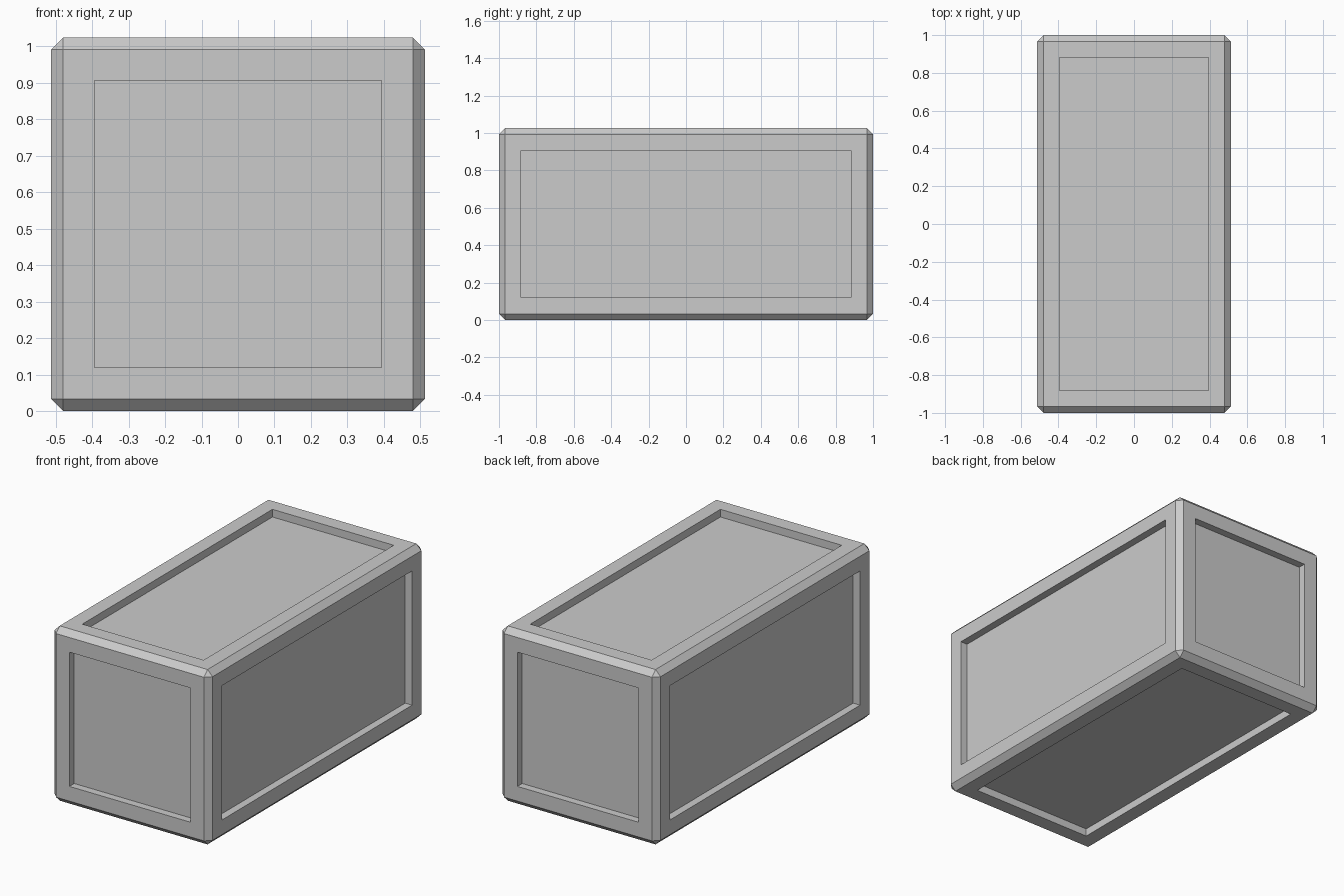
import bpy
import bmesh
from mathutils import Vector

SIZE = Vector((1.025, 2.0, 1.025))
CHAMFER = 0.033
FRAME = 0.086
DEPTH = 0.045

cube = bpy.data.objects.get("Cube")
if cube:
    bpy.data.objects.remove(cube, do_unlink=True)

grey = bpy.data.materials.new("plain_grey")
grey.use_nodes = True
colour = (0.6, 0.6, 0.6, 1.0)
grey.diffuse_color = colour
grey.node_tree.nodes["Principled BSDF"].inputs["Base Color"].default_value = colour

# Block standing on the ground
bm = bmesh.new()
bmesh.ops.create_cube(bm, size=1.0)
bmesh.ops.scale(bm, vec=SIZE, verts=bm.verts)
bmesh.ops.translate(bm, vec=(0, 0, SIZE.z / 2), verts=bm.verts)

# Flat chamfer on every edge
bmesh.ops.bevel(bm, geom=bm.edges[:], offset=CHAMFER, offset_type='OFFSET',
                segments=1, profile=0.5, affect='EDGES')
bm.normal_update()

# Recessed panel with straight walls on each of the six sides
sides = [f for f in bm.faces if max(abs(c) for c in f.normal) > 0.99]
bmesh.ops.inset_individual(bm, faces=sides, thickness=FRAME, use_even_offset=True)
for panel in sides:
    inward = -panel.normal.copy() * DEPTH
    floor = bmesh.ops.extrude_discrete_faces(bm, faces=[panel])["faces"][0]
    bmesh.ops.translate(bm, vec=inward, verts=floor.verts)
bmesh.ops.recalc_face_normals(bm, faces=bm.faces)

mesh = bpy.data.meshes.new("panelled_block")
bm.to_mesh(mesh)
bm.free()
mesh.materials.append(grey)
block = bpy.data.objects.new("panelled_block", mesh)
bpy.context.collection.objects.link(block)
